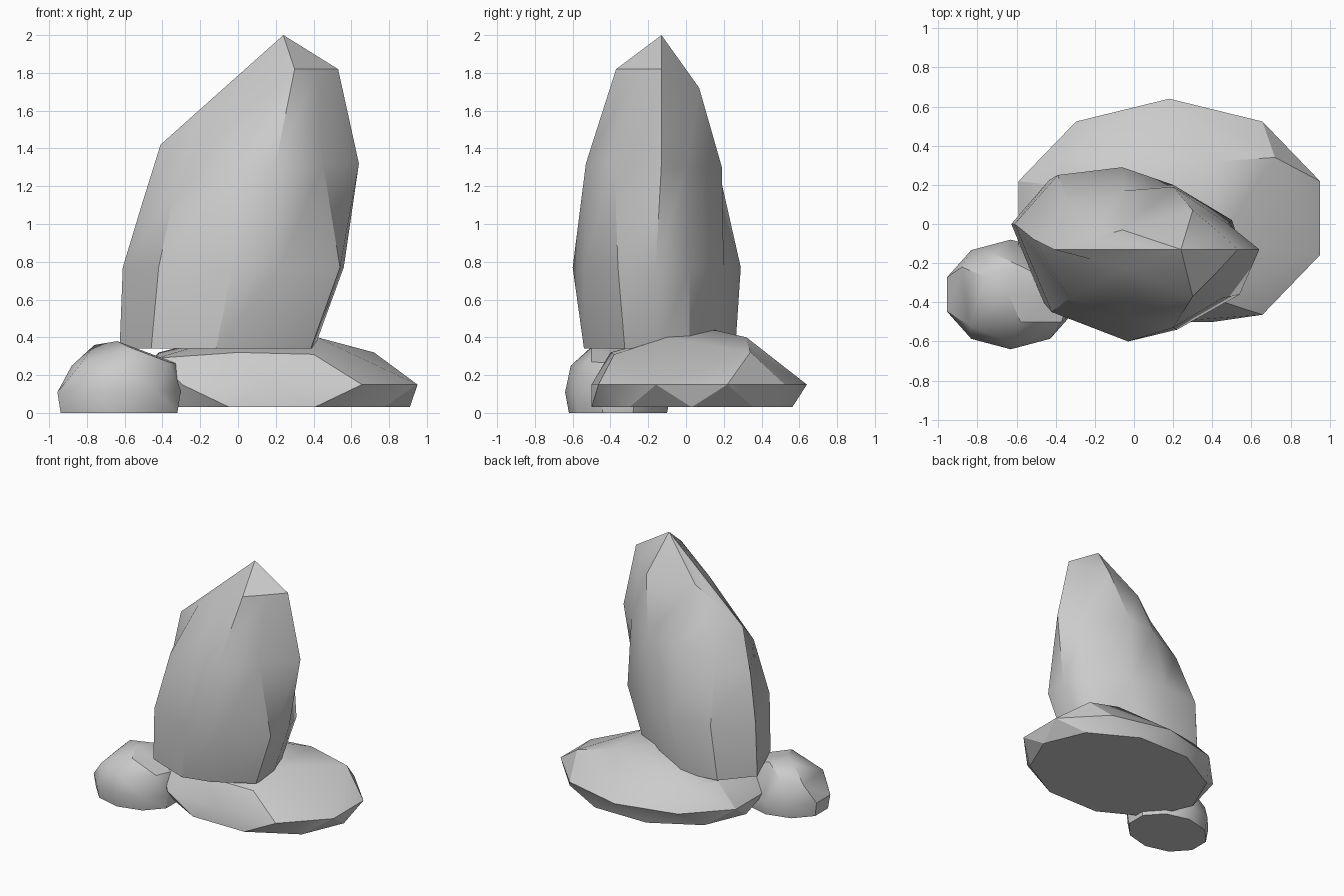
import bpy, bmesh, math

cube = bpy.data.objects.get("Cube")
if cube:
    bpy.data.objects.remove(cube, do_unlink=True)

stone = bpy.data.materials.new("grey_stone")
stone.use_nodes = True
stone.diffuse_color = (0.6, 0.6, 0.6, 1)
stone.node_tree.nodes["Principled BSDF"].inputs["Base Color"].default_value = (0.6, 0.6, 0.6, 1)


def finish(name, bm, angle):
    """Turn the bmesh into a smooth-shaded stone with sharp ridges."""
    bmesh.ops.recalc_face_normals(bm, faces=bm.faces)
    mesh = bpy.data.meshes.new(name)
    bm.to_mesh(mesh)
    bm.free()
    mesh.materials.append(stone)
    obj = bpy.data.objects.new(name, mesh)
    bpy.context.collection.objects.link(obj)
    bpy.ops.object.select_all(action='DESELECT')
    obj.select_set(True)
    bpy.context.view_layer.objects.active = obj
    bpy.ops.object.shade_smooth_by_angle(angle=math.radians(angle))
    return obj


def oval(center, radii, z, turn=0.0, sides=10):
    """Points of a many-sided oval, starting at the back."""
    points = []
    for i in range(sides):
        a = math.tau * (i + turn) / sides
        points.append((center[0] + radii[0] * math.sin(a),
                       center[1] + radii[1] * math.cos(a), z))
    return points


def hull_stone(name, points, angle):
    """A chipped stone: the convex hull of its corner points."""
    bm = bmesh.new()
    for p in points:
        bm.verts.new(p)
    result = bmesh.ops.convex_hull(bm, input=bm.verts)
    loose = {v for v in result["geom_interior"] + result["geom_unused"]
             if isinstance(v, bmesh.types.BMVert) and v.is_valid}
    bmesh.ops.delete(bm, geom=list(loose), context='VERTS')
    bmesh.ops.dissolve_limit(bm, angle_limit=math.radians(1),
                             verts=bm.verts, edges=bm.edges)
    return finish(name, bm, angle)


def loft_stone(name, rings, apex, angle):
    """A standing stone: rings joined upwards and closed to a point."""
    bm = bmesh.new()
    loops = [[bm.verts.new(p) for p in ring] for ring in rings]
    tip = bm.verts.new(apex)
    count = len(loops[0])
    for i in range(count):
        j = (i + 1) % count
        for low, high in zip(loops, loops[1:]):
            bm.faces.new((low[i], low[j], high[j], high[i]))
        bm.faces.new((loops[-1][i], loops[-1][j], tip))
    bm.faces.new(loops[0])
    return finish(name, bm, angle)


# Tall leaning stone: widest outline, its narrower foot, then the upper rings
belly_plan = [(.56, -.16), (.5, .02), (.2, .2), (-.06, .29), (-.39, .25),
              (-.61, 0), (-.42, -.45), (-.03, -.6), (.22, -.54), (.54, -.36)]
belly = [(x, y, .77) for x, y in belly_plan]
foot = [(x * .88 - .09, y * .9, .34) for x, y in belly_plan]
chest = [(.64, -.13, 1.32), (.48, 0, 1.3), (.2, .19, 1.3), (-.05, .17, 1.3),
         (-.33, .1, 1.2), (-.51, -.08, 1.1), (-.33, -.38, 1.2),
         (-.02, -.48, 1.3), (.2, -.53, 1.32), (.45, -.38, 1.32)]
shoulder = [(.53, -.13, 1.82), (.42, -.03, 1.77), (.3, .07, 1.72), (-.06, -.03, 1.7),
            (-.23, -.08, 1.56), (-.41, -.13, 1.42), (-.22, -.18, 1.55),
            (-.04, -.23, 1.69), (.3, -.37, 1.82), (.42, -.25, 1.82)]
loft_stone("tall_stone", [foot, belly, chest, shoulder], (.24, -.13, 2), 33)

# Broad flat stone: underside, rim and chipped top
middle = (.18, .03)
broad = oval(middle, (.73, .56), .03, turn=.5) + oval(middle, (.81, .61), .15)
broad = [(x, max(y, -.5), z) for x, y, z in broad]
broad += [(-.43, -.33, .29), (0, -.4, .32), (.4, -.38, .31), (.72, .34, .32),
          (.42, .32, .4), (-.27, .38, .31), (-.42, .2, .32), (.1, .1, .45),
          (.42, -.1, .4)]
hull_stone("broad_base_stone", broad, 30)

# Small round stone beside the tall one
middle = (-.63, -.36)
small = oval(middle, (.325, .26), 0) + oval(middle, (.343, .28), .11)
small += [(-.88, -.22, .25), (-.76, -.27, .36), (-.64, -.36, .38), (-.59, -.21, .36),
          (-.72, -.15, .28), (-.58, -.5, .35), (-.37, -.5, .27), (-.32, -.34, .26),
          (-.62, -.61, .25), (-.84, -.52, .25)]
hull_stone("small_side_stone", small, 33)
